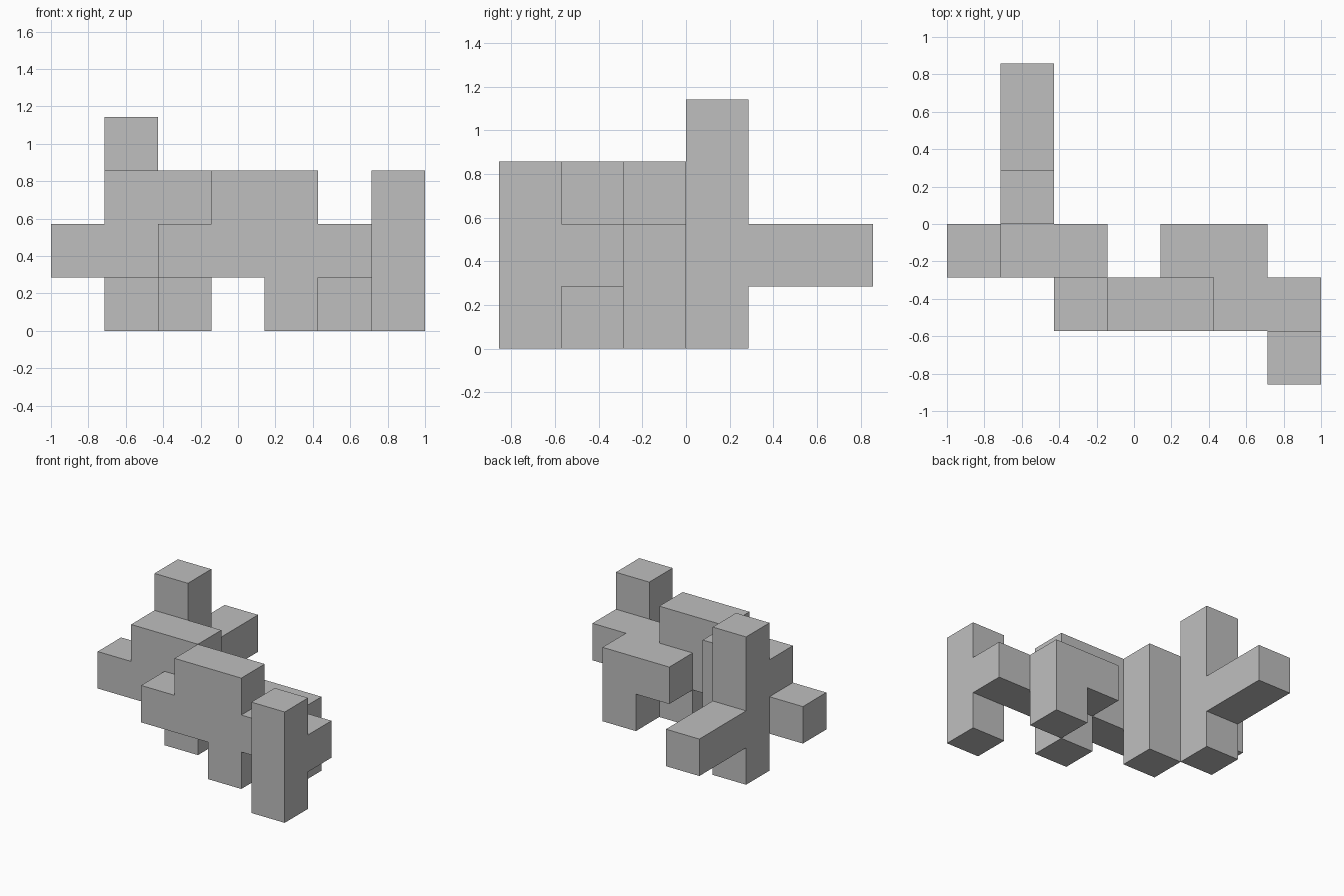
import bpy
import bmesh
from itertools import product
from mathutils import Vector

if "Cube" in bpy.data.objects:
    bpy.data.objects.remove(bpy.data.objects["Cube"], do_unlink=True)

UNIT = 2 / 7
ORIGIN = Vector((-3.5, -3, 0))

# Each bar: first cell and size, counted in cubes along x, y, z
BARS = {
    "front_post": ((6, 0, 0), (1, 1, 3)),
    "link_bar": ((2, 1, 1), (5, 1, 1)),
    "link_cap": ((3, 1, 2), (2, 1, 1)),
    "link_foot": ((4, 1, 0), (1, 1, 1)),
    "back_bar": ((4, 2, 1), (2, 1, 1)),
    "back_foot": ((5, 2, 0), (1, 1, 1)),
    "side_bar": ((0, 2, 1), (3, 1, 1)),
    "side_cap": ((1, 2, 2), (2, 1, 1)),
    "side_foot": ((2, 2, 0), (1, 1, 1)),
    "tower": ((1, 3, 0), (1, 1, 4)),
    "rear_arm": ((1, 4, 1), (1, 2, 1)),
}

cells = {tuple(s + o for s, o in zip(start, offset))
         for start, size in BARS.values()
         for offset in product(*map(range, size))}


def add_side(bm, cell, axis, sign):
    """Add one outward-facing square of a cube."""
    centre = Vector(cell) + Vector((0.5, 0.5, 0.5))
    n, u = Vector(), Vector()
    n[axis] = sign / 2
    u[(axis + 1) % 3] = 0.5
    v = n.cross(u) * 2
    corners = (n - u - v, n + u - v, n + u + v, n - u + v)
    bm.faces.new([bm.verts.new((centre + c + ORIGIN) * UNIT) for c in corners])


# Outer skin of the joined cubes, with flush joints merged away
bm = bmesh.new()
for cell in sorted(cells):
    for axis, sign in product(range(3), (-1, 1)):
        neighbour = list(cell)
        neighbour[axis] += sign
        if tuple(neighbour) not in cells:
            add_side(bm, cell, axis, sign)
bmesh.ops.remove_doubles(bm, verts=bm.verts, dist=0.001)
bmesh.ops.dissolve_limit(bm, angle_limit=0.01, verts=bm.verts, edges=bm.edges)

mesh = bpy.data.meshes.new("block_sculpture")
bm.to_mesh(mesh)
bm.free()
sculpture = bpy.data.objects.new("block_sculpture", mesh)
bpy.context.collection.objects.link(sculpture)

# Plain grey finish
grey = bpy.data.materials.new("plain_grey")
grey.use_nodes = True
colour = (0.52, 0.52, 0.52, 1)
grey.diffuse_color = colour
grey.node_tree.nodes["Principled BSDF"].inputs["Base Color"].default_value = colour
mesh.materials.append(grey)
